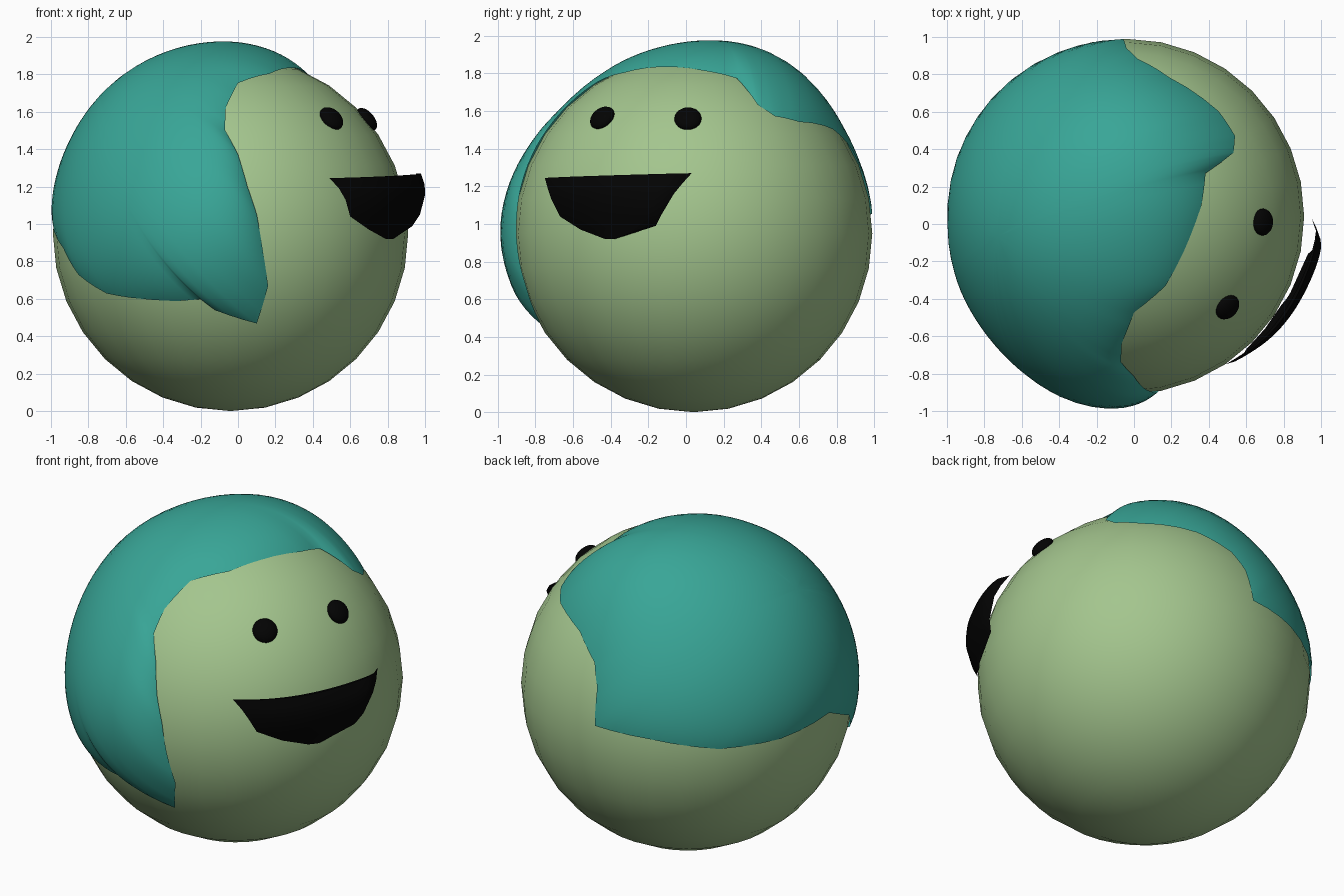
import bpy, bmesh, math
from mathutils import Vector

if "Cube" in bpy.data.objects:
    bpy.data.objects.remove(bpy.data.objects["Cube"])

C = Vector((-0.04, 0.04, 0.95))   # head centre
R = 0.95


def material(name, rgb):
    m = bpy.data.materials.new(name)
    m.diffuse_color = (*rgb, 1)
    m.use_nodes = True
    m.node_tree.nodes["Principled BSDF"].inputs["Base Color"].default_value = m.diffuse_color
    return m


def finish(ob, mat, angle=40):
    ob.data.materials.append(mat)
    bpy.ops.object.select_all(action='DESELECT')
    ob.select_set(True)
    bpy.context.view_layer.objects.active = ob
    bpy.ops.object.shade_smooth_by_angle(angle=math.radians(angle))


def mesh_object(name, bm):
    bmesh.ops.recalc_face_normals(bm, faces=bm.faces)
    me = bpy.data.meshes.new(name)
    bm.to_mesh(me)
    bm.free()
    ob = bpy.data.objects.new(name, me)
    bpy.context.collection.objects.link(ob)
    return ob


green = material("skin_green", (0.37, 0.56, 0.27))
teal = material("hair_teal", (0.04, 0.38, 0.31))
black = material("black", (0.001, 0.001, 0.001))

# Head
bpy.ops.mesh.primitive_uv_sphere_add(segments=32, ring_count=16, radius=R, location=C)
head = bpy.context.object
head.name = "head"
finish(head, green, 60)


# Hair: patch fanned out from its middle to a traced hairline on the head
def on_head(a, b):
    return math.sqrt(max(0, R * R - a * a - b * b))


def front_pt(x, z):
    x, z = x - C.x, z - C.z
    return Vector((x, -on_head(x, z), z)).normalized()


def side_pt(y, z):
    y, z = y - C.y, z - C.z
    return Vector((on_head(y, z), y, z)).normalized()


front = [(0, 1.75), (-.065, 1.62), (-.07, 1.5), (0, 1.37), (.05, 1.2), (.1, 1.05),
         (.13, .87), (.16, .67), (.1, .47), (-.12, .54), (-.2, .6), (-.32, .59),
         (-.5, .6), (-.7, .63), (-.85, .73), (-.93, .87)]
back = [(-.957, -.046, .057), (-.893, .349, .026), (-.689, .668, .028),
        (-.349, .89, .086), (-.018, .954, .105)]
side = [(.94, 1.27), (.88, 1.39), (.78, 1.5), (.6, 1.54), (.47, 1.57), (.38, 1.63),
        (.33, 1.7), (.27, 1.77), (.1, 1.81), (-.15, 1.83), (-.33, 1.8)]
line = ([front_pt(*p) for p in front] + [Vector(p).normalized() for p in back]
        + [side_pt(*p) for p in side])
SUB, RINGS = 3, 24
edge = [line[i].lerp(line[(i + 1) % len(line)], k / SUB).normalized()
        for i in range(len(line)) for k in range(SUB)]
mid = Vector((-.65, -.1, .7)).normalized()
# fuller areas of the hair: direction, height, spread
bumps = [(Vector((.05, .4, .92)).normalized(), .065, .5),
         (Vector((-.5, -.1, .8)).normalized(), .05, .6),
         (Vector((-.12, -1, .0)).normalized(), .07, .55)]


def hair_point(d, t):
    off = .015 + sum(a * math.exp(-(d.angle(c) / w) ** 2) for c, a, w in bumps)
    return C + d * (R + .004 + off * (1 - t ** 9))


bm = bmesh.new()
pole = bm.verts.new(hair_point(mid, 0))
prev = None
n = len(edge)
for r in range(1, RINGS + 1):
    t = 1 - (1 - r / RINGS) ** 1.4
    ring = [bm.verts.new(hair_point(mid.slerp(e, t), t)) for e in edge]
    for i in range(n):
        j = (i + 1) % n
        if prev:
            bm.faces.new((prev[i], ring[i], ring[j], prev[j]))
        else:
            bm.faces.new((pole, ring[i], ring[j]))
    prev = ring
hair = mesh_object("hair", bm)
finish(hair, teal, 60)

# Eyes: flattened balls lying on the head
for name, d in (("eye_left", (.545, -.49, .62)), ("eye_right", (.735, -.03, .615))):
    d = Vector(d).normalized()
    bpy.ops.mesh.primitive_uv_sphere_add(segments=24, ring_count=12, location=C + d * R)
    eye = bpy.context.object
    eye.name = name
    eye.scale = (.072, .072, .04)
    eye.rotation_euler = d.to_track_quat('Z', 'Y').to_euler()
    finish(eye, black, 60)

# Mouth: thin bulging half-moon shell lofted through rows of left and right ends
rows = [((.49, -.75, 1.245), (.95, .03, 1.27)),
        ((.54, -.735, 1.19), (.975, -.02, 1.215)),
        ((.575, -.715, 1.13), (.985, -.065, 1.16)),
        ((.60, -.67, 1.04), (.965, -.13, 1.05)),
        ((.70, -.56, .97), (.93, -.16, .99)),
        ((.79, -.43, .92), (.83, -.38, .92))]
N = 20


def mouth_point(a, b, s, depth):
    chord = b - a
    out = Vector((chord.y, -chord.x, 0)).normalized()
    bulge = (4 * s * (1 - s)) ** (1 - .5 * s)
    return a.lerp(b, s) + out * depth * chord.length ** 2 * bulge


bm = bmesh.new()
prev = None
for a, b in rows:
    a, b = Vector(a), Vector(b)
    ring = [bm.verts.new(mouth_point(a, b, i / N, .175)) for i in range(N + 1)]
    ring += [bm.verts.new(mouth_point(a, b, i / N, .155)) for i in range(N - 1, 0, -1)]
    m = len(ring)
    if prev:
        for i in range(m):
            j = (i + 1) % m
            bm.faces.new((prev[i], ring[i], ring[j], prev[j]))
    else:
        bm.faces.new(ring)
    prev = ring
bm.faces.new(prev)
mouth = mesh_object("mouth", bm)
finish(mouth, black, 50)
